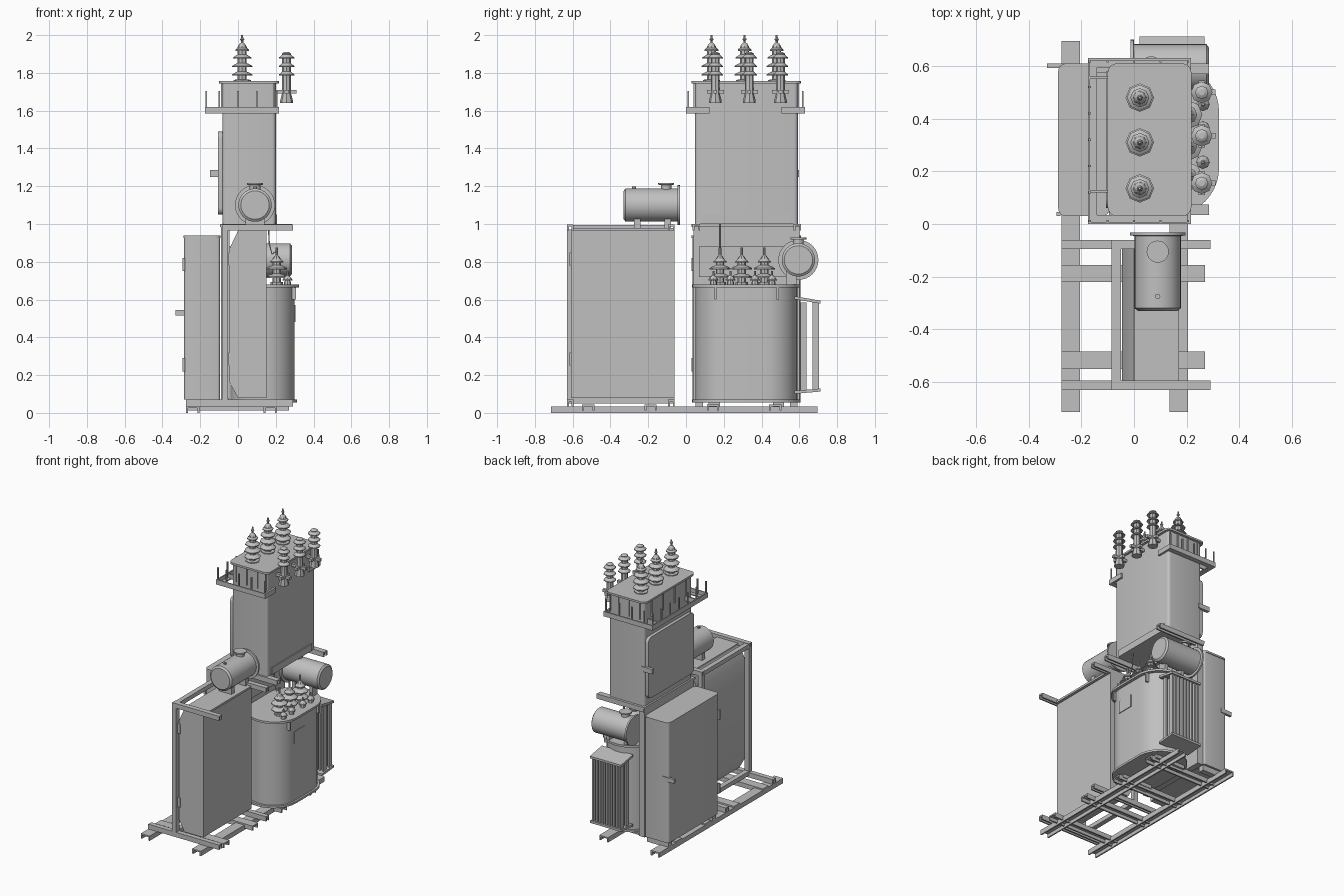
import bpy, bmesh
from math import pi, cos, sin, radians
from mathutils import Matrix, Vector

cube = bpy.data.objects.get("Cube")
if cube:
    bpy.data.objects.remove(cube)

grey = bpy.data.materials.new("light_grey_paint")
grey.use_nodes = True
GREY = (0.53, 0.53, 0.53, 1)
grey.diffuse_color = GREY
grey.node_tree.nodes["Principled BSDF"].inputs["Base Color"].default_value = GREY


def finish(name, bm):
    bmesh.ops.recalc_face_normals(bm, faces=bm.faces[:])
    mesh = bpy.data.meshes.new(name)
    bm.to_mesh(mesh)
    bm.free()
    mesh.materials.append(grey)
    ob = bpy.data.objects.new(name, mesh)
    bpy.context.collection.objects.link(ob)
    bpy.ops.object.select_all(action="DESELECT")
    ob.select_set(True)
    bpy.context.view_layer.objects.active = ob
    bpy.ops.object.shade_smooth_by_angle(angle=radians(32))
    return ob


def add_box(bm, xs, ys, zs):
    lo, hi = Vector((xs[0], ys[0], zs[0])), Vector((xs[1], ys[1], zs[1]))
    m = Matrix.Translation((lo + hi) / 2) @ Matrix.Diagonal((*(hi - lo), 1))
    bmesh.ops.create_cube(bm, size=1, matrix=m)


def box(name, xs, ys, zs, round_axis=None, r=0.02, seg=4):
    """Box whose edges along round_axis are rounded."""
    bm = bmesh.new()
    add_box(bm, xs, ys, zs)
    if round_axis is not None:
        edges = [e for e in bm.edges
                 if abs((e.verts[0].co - e.verts[1].co).normalized()[round_axis]) > 0.9]
        bmesh.ops.bevel(bm, geom=edges, offset=r, segments=seg, profile=0.5, affect="EDGES")
    return finish(name, bm)


def boxes(name, parts):
    bm = bmesh.new()
    for p in parts:
        add_box(bm, *p)
    return finish(name, bm)


def channel(name, xs, ys, zs, along):
    """U-shaped steel channel, open downward, along x (0) or y (1)."""
    t = 0.01
    parts = [(xs, ys, (zs[1] - t, zs[1]))]
    for side in (0, 1):
        c = list((ys, xs)[along])
        c[1 - side] = c[side] + (t if side == 0 else -t)
        parts.append((xs, c, zs) if along == 0 else (c, ys, zs))
    return boxes(name, parts)


def lathe(name, profile, loc, axis="z", sides=8):
    """Spin a (radius, height) profile round an axis."""
    bm = bmesh.new()
    rings = []
    for r, h in profile:
        rings.append([bm.verts.new((r * cos(2 * pi * i / sides), r * sin(2 * pi * i / sides), h))
                      for i in range(sides)])
    for a, b in zip(rings, rings[1:]):
        for i in range(sides):
            j = (i + 1) % sides
            bm.faces.new((a[i], a[j], b[j], b[i]))
    bm.faces.new(rings[0])
    bm.faces.new(rings[-1])
    turn = {"z": Matrix(), "y": Matrix.Rotation(-pi / 2, 4, "X"),
            "x": Matrix.Rotation(pi / 2, 4, "Y")}[axis]
    bm.transform(Matrix.Translation(loc) @ turn)
    return finish(name, bm)


def insulator(foot, sheds, stem, top):
    """Profile of a stem with thin drooping sheds given as (radius, height)."""
    pts = list(foot)
    for r, h in sheds:
        pts += [(stem, h - 0.006), (r, h - 0.01), (r, h - 0.004),
                (r * 0.7, h + 0.006), (stem, h + 0.012)]
    return pts + top


def prism_y(name, pts, ys):
    bm = bmesh.new()
    face = bm.faces.new([bm.verts.new((x, ys[0], z)) for x, z in pts])
    ext = bmesh.ops.extrude_face_region(bm, geom=[face])["geom"]
    bmesh.ops.translate(bm, verts=[v for v in ext if isinstance(v, bmesh.types.BMVert)],
                        vec=(0, ys[1] - ys[0], 0))
    return finish(name, bm)


# Base skid
for side, x in (("right", -0.275), ("left", 0.135)):
    channel(side + "_skid_rail", (x, x + 0.07), (-0.715, 0.695), (0, 0.035), 1)
for i, y in enumerate((-0.55, -0.22, 0.11, 0.44)):
    channel(f"cross_rail_{i}", (-0.275, 0.27), (y, y + 0.065), (0.012, 0.045), 0)
for i, y in enumerate((-0.63, -0.095)):
    channel(f"foot_beam_{i}", (-0.275, 0.29), (y, y + 0.035), (0.035, 0.07), 0)
    channel(f"top_beam_{i}", (-0.085, 0.29), (y, y + 0.035), (0.965, 0.998), 0)
    box(f"frame_post_{i}", (-0.085, -0.052), (y, y + 0.035), (0.05, 0.97))
for i, z in enumerate((0.05, 0.965)):
    box(f"frame_side_bar_{i}", (-0.085, -0.05), (-0.6, -0.09), (z, z + 0.03))

# Front cabinet with chamfered edges
prism_y("front_cabinet", [(-0.045, 0.16), (0.0, 0.08), (0.15, 0.08), (0.15, 0.965),
                          (0.0, 0.965), (-0.045, 0.87)], (-0.61, -0.06))
box("front_cabinet_lid", (0.0, 0.17), (-0.595, -0.065), (0.965, 0.98))
boxes("front_cabinet_hinges", [((-0.05, -0.03), (-0.617, -0.6), (z, z + 0.07))
                               for z in (0.25, 0.78)])

# Oil conservators: drum, end flange, nozzle and saddle legs
DRUM = [(0.075, 0), (0.088, 0.01), (0.088, 0.285), (0.106, 0.286), (0.106, 0.298)]
NOZZLE = [(0.028, 0), (0.028, 0.035), (0.042, 0.036), (0.042, 0.046)]
lathe("front_conservator", DRUM, (0.09, -0.33, 1.1), "y", 32)
lathe("front_conservator_nozzle", NOZZLE, (0.09, -0.105, 1.172), sides=20)
lathe("front_conservator_plug", [(0.01, 0), (0.01, 0.02)], (0.09, -0.275, 1.178))
boxes("front_conservator_legs", [((0.04, 0.14), (y, y + 0.035), (0.97, 1.035))
                                 for y in (-0.275, -0.115)])
lathe("rear_conservator", [(r, 0.298 - h) for r, h in DRUM], (-0.013, 0.595, 0.81), "x", 32)
lathe("rear_conservator_nozzle", NOZZLE, (0.065, 0.595, 0.882), sides=20)
boxes("rear_conservator_legs", [((x, x + 0.025), (0.53, 0.585), (0.67, 0.75))
                                for x in (0.06, 0.2)])

# Rear switch cabinet
box("rear_cabinet", (-0.285, -0.095), (0.035, 0.605), (0.07, 0.925), 2, 0.015)
box("rear_cabinet_lid", (-0.288, -0.092), (0.03, 0.61), (0.925, 0.938), 2, 0.03)
boxes("rear_cabinet_base", [((-0.275, -0.1), (y, y + 0.04), (0.03, 0.07)) for y in (0.05, 0.55)])
box("rear_cabinet_handle", (-0.33, -0.24), (0.592, 0.61), (0.515, 0.545))
boxes("rear_cabinet_hinges", [((-0.295, -0.28), (0.03, 0.045), (z, z + 0.07))
                              for z in (0.22, 0.75)])

# Support wall and arms under the upper tank
box("support_wall", (-0.09, -0.045), (0.04, 0.6), (0.06, 0.985))
box("support_wall_plate", (-0.047, -0.037), (0.07, 0.54), (0.72, 0.88))
for i, y in enumerate((0.035, 0.57)):
    channel(f"support_arm_{i}", (-0.09, 0.285), (y, y + 0.04), (0.965, 1.0), 0)
box("support_rim", (-0.095, -0.02), (0.03, 0.61), (0.985, 1.0))

# Round-cornered transformer tank
box("transformer_tank", (-0.04, 0.3), (0.05, 0.59), (0.07, 0.665), 2, 0.168, 10)
for i, (z, x) in enumerate(((0.055, 0.313), (0.665, 0.323))):
    box(f"tank_flange_{i}", (-0.045, x), (0.033, 0.607), (z, z + 0.015), 2, 0.18, 10)
boxes("tank_feet", [((0.0, 0.24), (y, y + 0.06), (0.03, 0.056)) for y in (0.12, 0.46)])
boxes("tank_lifting_lugs", [((0.26, 0.308), (y, y + 0.012), (0.6, 0.665)) for y in (0.15, 0.48)])
box("tank_nameplate", (0.285, 0.305), (0.21, 0.33), (0.48, 0.57))

# Tank bushings, small terminals and lead
big = insulator([(0.032, 0), (0.032, 0.012), (0.022, 0.014)],
                [(0.055, 0.045), (0.055, 0.09), (0.035, 0.125)], 0.022,
                [(0.012, 0.15), (0.007, 0.155), (0.007, 0.195)])
small = insulator([(0.018, 0), (0.018, 0.012)], [(0.026, 0.03)], 0.012,
                  [(0.006, 0.05), (0.005, 0.07)])
for i, y in enumerate((0.18, 0.295, 0.415)):
    lathe(f"tank_bushing_{i}", big, (0.205, y, 0.68))
for i, y in enumerate((0.145, 0.235, 0.365, 0.455)):
    lathe(f"tank_terminal_{i}", small, (0.262, y, 0.68))
curve = bpy.data.curves.new("bushing_lead", "CURVE")
curve.dimensions = "3D"
curve.bevel_depth = 0.004
curve.bevel_resolution = 1
spline = curve.splines.new("POLY")
path = [(0.205, 0.18, 0.86), (0.18, 0.18, 0.84), (0.165, 0.18, 0.9), (0.16, 0.18, 1.05)]
spline.points.add(len(path) - 1)
for p, co in zip(spline.points, path):
    p.co = (*co, 1)
curve.materials.append(grey)
bpy.context.collection.objects.link(bpy.data.objects.new("bushing_lead", curve))

# Radiator: two rows of fins between sloping headers
boxes("radiator_fins", [((0.03 + i * 0.027, 0.042 + i * 0.027), (y, y + 0.033), (0.12, 0.585))
                        for i in range(9) for y in (0.605, 0.67)])
for name, z, slope in (("top", 0.59, -0.024), ("bottom", 0.107, 0.012)):
    ob = box(f"radiator_{name}_header", (0.02, 0.268), (0.575, 0.712), (z, z + 0.016))
    for v in ob.data.vertices:
        v.co.z += slope / 2 if v.co.y > 0.7 else -slope / 2

# Upper tank with door, ribs and lid
box("upper_tank", (-0.083, 0.2), (0.048, 0.592), (1.0, 1.745), 2, 0.02)
box("upper_tank_skirt", (0.195, 0.207), (0.09, 0.55), (1.0, 1.05))
box("upper_door", (-0.106, -0.08), (0.06, 0.58), (1.05, 1.49), 0, 0.035)
box("upper_door_handle", (-0.148, -0.06), (0.575, 0.597), (1.25, 1.285))
box("upper_lid", (-0.1, 0.218), (0.03, 0.61), (1.743, 1.757), 2, 0.035)
ribs = [((x, x + 0.006), ys, (1.62, 1.745)) for x in (-0.05, 0.035, 0.12, 0.185)
        for ys in ((0.041, 0.05), (0.59, 0.599))]
ribs += [((-0.09, -0.08), (y, y + 0.006), (1.62, 1.745)) for y in (0.12, 0.25, 0.38, 0.51)]
boxes("upper_neck_ribs", ribs)

# Collar of angle steel, open on the bushing side, with upright pins
collar = []
for z0, z1, w in ((1.585, 1.62, 0.008), (1.585, 1.592, 0.035)):
    collar += [((-0.175, 0.215), (0, w), (z0, z1)),
               ((-0.175, 0.215), (0.63 - w, 0.63), (z0, z1)),
               ((-0.175, -0.175 + w), (0, 0.63), (z0, z1))]
for y in (0, 0.505):
    collar.append(((0.203, 0.217), (y, y + 0.125), (1.585, 1.62)))
for y in (0.12, 0.55):
    collar.append(((-0.17, -0.08), (y, y + 0.01), (1.585, 1.62)))
boxes("collar_frame", collar)
pins = [(x, y) for x in (-0.168, -0.1, 0.0, 0.1, 0.205) for y in (0.012, 0.618)]
pins += [(-0.168, y) for y in (0.12, 0.22, 0.32, 0.42, 0.52)]
boxes("collar_pins", [((x - 0.004, x + 0.004), (y - 0.004, y + 0.004), (1.6, 1.705))
                      for x, y in pins])

# High-voltage bushings on the lid
tall = insulator([(0.046, 0), (0.046, 0.008), (0.024, 0.01)],
                 [(0.054, 0.04), (0.054, 0.085), (0.049, 0.13), (0.036, 0.172)], 0.024,
                 [(0.014, 0.2), (0.006, 0.205), (0.006, 0.215), (0.012, 0.222),
                  (0.006, 0.23), (0.005, 0.245)])
for i, y in enumerate((0.135, 0.31, 0.48)):
    lathe(f"lid_bushing_{i}", tall, (0.022, y, 1.755))

# Surge arresters with slim cross brackets
arrester = insulator([(0.034, 0), (0.034, 0.012), (0.024, 0.05)],
                     [(0.041, 0.155), (0.041, 0.2), (0.041, 0.245)], 0.023,
                     [(0.025, 0.262), (0.012, 0.27)])
for i, y in enumerate((0.155, 0.335, 0.5)):
    lathe(f"surge_arrester_{i}", arrester, (0.257, y, 1.64))
    boxes(f"arrester_bracket_{i}", [((0.195, 0.31), (y - 0.01, y + 0.01), (1.69, 1.71)),
                                    ((0.245, 0.269), (y - 0.045, y + 0.045), (1.69, 1.71))])
